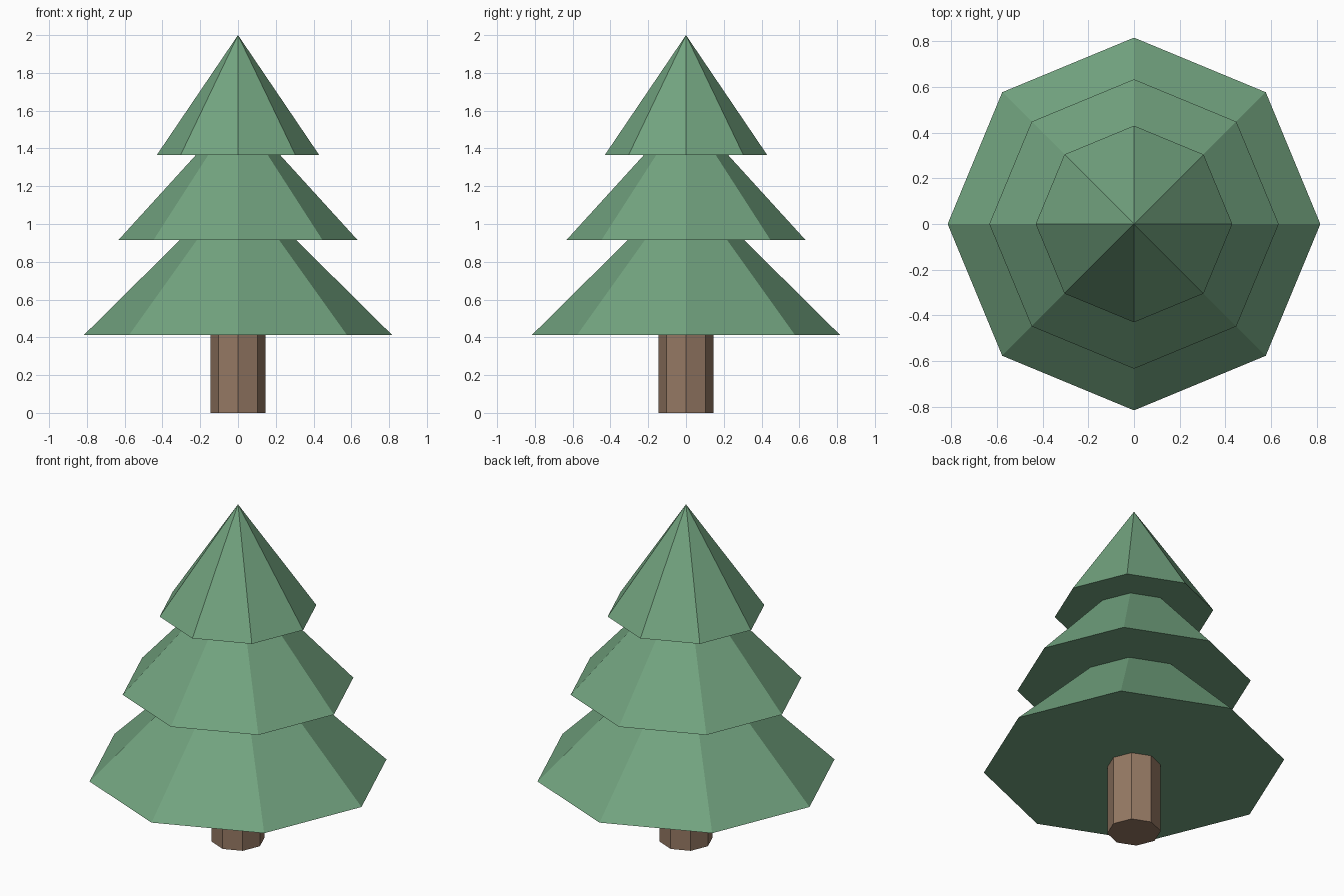
import bpy

cube = bpy.data.objects.get("Cube")
if cube:
    bpy.data.objects.remove(cube, do_unlink=True)


def make_material(name, rgb):
    mat = bpy.data.materials.new(name)
    mat.use_nodes = True
    color = (*rgb, 1.0)
    mat.diffuse_color = color
    mat.node_tree.nodes["Principled BSDF"].inputs["Base Color"].default_value = color
    return mat


def octagon_part(name, mat, bottom, top, r_bottom, r_top):
    """Flat-shaded eight-sided prism, frustum or pyramid with corners on the axes."""
    bpy.ops.mesh.primitive_cone_add(
        vertices=8, radius1=r_bottom, radius2=r_top, depth=top - bottom,
        location=(0, 0, (bottom + top) / 2))
    obj = bpy.context.object
    obj.name = name
    obj.data.materials.append(mat)
    return obj


leaf_green = make_material("leaf green", (0.17, 0.37, 0.215))
bark_brown = make_material("bark brown", (0.30, 0.19, 0.126))

# Trunk, sunk into the lowest branches
octagon_part("trunk", bark_brown, 0, 0.5, 0.145, 0.145)

# Branch tiers, each tucked into the one above
tiers = [
    ("lower_branches", 0.413, 1.22, 0.815),
    ("middle_branches", 0.915, 1.61, 0.633),
    ("top_branches", 1.365, 2.0, 0.43),
]
for name, bottom, apex, radius in tiers:
    octagon_part(name, leaf_green, bottom, apex, radius, 0)
